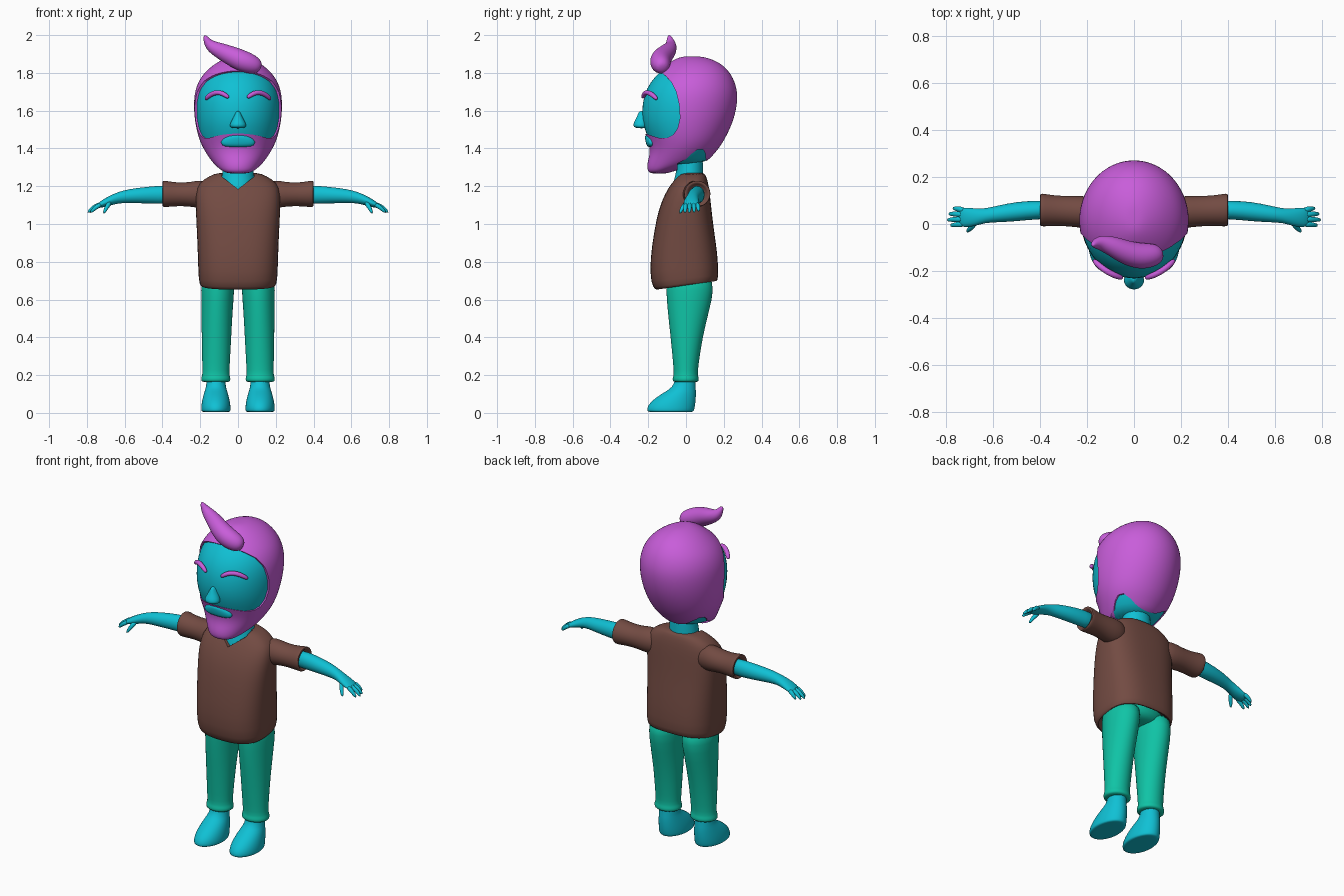
import bpy, bmesh, math
from mathutils import Vector as V


def material(name, r, g, b):
    m = bpy.data.materials.new(name)
    m.diffuse_color = (r, g, b, 1)
    return m


SKIN = material("skin", 0.005, 0.53, 0.66)
HAIR = material("hair", 0.58, 0.11, 0.70)
CLOTH = material("shirt", 0.17, 0.07, 0.055)
PANTS = material("pants", 0.005, 0.55, 0.38)


def apply(ob, mod):
    bpy.ops.object.select_all(action='DESELECT')
    bpy.context.view_layer.objects.active = ob
    ob.select_set(True)
    bpy.ops.object.modifier_apply(modifier=mod.name)


def loft(name, rings, mat, n=20, power=2.0, levels=1):
    """Skin over (centre, u, v) super-elliptic rings, capped and smoothed."""
    bm = bmesh.new()
    loops = []
    for c, u, v in rings:
        loop = []
        for i in range(n):
            a = 2 * math.pi * i / n
            s, t = [math.copysign(abs(k) ** (2 / power), k) for k in (math.cos(a), math.sin(a))]
            loop.append(bm.verts.new(c + u * s + v * t))
        loops.append(loop)
    for a, b in zip(loops, loops[1:]):
        for i in range(n):
            bm.faces.new((a[i], a[(i + 1) % n], b[(i + 1) % n], b[i]))
    bm.faces.new(loops[0])
    bm.faces.new(loops[-1])
    bmesh.ops.recalc_face_normals(bm, faces=bm.faces)
    me = bpy.data.meshes.new(name)
    bm.to_mesh(me)
    bm.free()
    me.materials.append(mat)
    ob = bpy.data.objects.new(name, me)
    bpy.context.collection.objects.link(ob)
    sub = ob.modifiers.new("smooth", 'SUBSURF')
    sub.levels = sub.render_levels = levels
    apply(ob, sub)
    bpy.ops.object.shade_smooth_by_angle(angle=math.radians(50))
    return ob


def stack(rows, side=1):
    """Rings from rows (z front, y front, z back, y back, x0, x1)."""
    out = []
    for zf, yf, zb, yb, x0, x1 in rows:
        f, b = V((0, yf, zf)), V((0, yb, zb))
        out.append(((f + b) / 2 + V((side * (x0 + x1) / 2, 0, 0)), V(((x1 - x0) / 2, 0, 0)), (b - f) / 2))
    return out


def level(rows):
    return stack([(z, yf, z, yb, -w, w) for z, yf, yb, w in rows])


def tube(name, pts, radii, mat, side=1, levels=1):
    pts = [V((p[0] * side, p[1], p[2])) for p in pts]
    rings = []
    for i, p in enumerate(pts):
        t = (pts[min(i + 1, len(pts) - 1)] - pts[max(i - 1, 0)]).normalized()
        u = t.cross(V((0, 1, 0))).normalized()
        rings.append((p, u * radii[i], t.cross(u) * radii[i]))
    return loft(name, rings, mat, n=10, levels=levels)


def across(rows, side):
    """Rings along x from rows (x, y, z, ry, rz)."""
    return [(V((side * x, y, z)), V((0, ry, 0)), V((0, 0, rz))) for x, y, z, ry, rz in rows]


def carve(ob, outline, d):
    """Cut a prism with the given outline, swept along d, out of ob."""
    bm = bmesh.new()
    a = [bm.verts.new(V(p) - V(d)) for p in outline]
    b = [bm.verts.new(V(p) + V(d)) for p in outline]
    k = len(a)
    for i in range(k):
        bm.faces.new((a[i], a[(i + 1) % k], b[(i + 1) % k], b[i]))
    bm.faces.new(a)
    bm.faces.new(b)
    bmesh.ops.recalc_face_normals(bm, faces=bm.faces)
    me = bpy.data.meshes.new("cutter")
    bm.to_mesh(me)
    bm.free()
    cut = bpy.data.objects.new("cutter", me)
    cut.hide_render = True
    bpy.context.collection.objects.link(cut)
    mod = ob.modifiers.new("carve", 'BOOLEAN')
    mod.operation, mod.solver, mod.object = 'DIFFERENCE', 'EXACT', cut
    apply(ob, mod)
    bpy.data.objects.remove(cut)
    bpy.ops.object.shade_smooth_by_angle(angle=math.radians(50))


# Head and the hair-and-beard shell share one set of sections
head = [(1.266, -.185, -.10, .05), (1.28, -.205, -.07, .085), (1.318, -.207, .10, .13),
        (1.36, -.195, .14, .16), (1.40, -.192, .175, .185), (1.45, -.205, .207, .208),
        (1.52, -.236, .242, .226), (1.60, -.246, .268, .236), (1.69, -.234, .277, .234),
        (1.76, -.198, .258, .21), (1.81, -.15, .228, .171), (1.855, -.09, .18, .115),
        (1.882, -.04, .11, .055), (1.888, .0, .06, .02)]
loft("head", level([(z - .006, yf + .009, yb - .014, w - .01) for z, yf, yb, w in head[2:]]), SKIN, n=28)
hair = loft("hair_and_beard", level(head), HAIR, n=28, levels=2)
face = [(-.4, 1.83), (-.15, 1.815), (-.115, 1.79), (-.08, 1.755), (-.052, 1.70), (-.036, 1.63), (-.032, 1.56),
        (-.045, 1.505), (-.07, 1.47), (-.10, 1.455), (-.14, 1.455), (-.18, 1.467), (-.22, 1.48), (-.4, 1.48)]
carve(hair, [(0, y, z) for y, z in face], (.5, 0, 0))
nape = [(-.05, 1.2), (-.045, 1.32), (0, 1.343), (.03, 1.372), (.06, 1.393), (.09, 1.395), (.104, 1.37), (.108, 1.2)]
carve(hair, [(0, y, z) for y, z in nape], (.5, 0, 0))

# Quiff
tube("quiff", [(.12, -.125, 1.825), (.10, -.13, 1.835), (.03, -.14, 1.86), (-.04, -.12, 1.892),
               (-.10, -.09, 1.92), (-.15, -.078, 1.945), (-.17, -.086, 1.98), (-.176, -.09, 2.0)],
     [.02, .05, .062, .054, .044, .032, .017, .006], HAIR, levels=2)

# Nose, mouth and brows
loft("nose", level([(1.60, -.25, -.22, .008), (1.572, -.258, -.2, .022), (1.54, -.276, -.2, .039),
                    (1.52, -.283, -.2, .047), (1.506, -.27, -.2, .038)]), SKIN, n=14)
loft("mouth", level([(1.407, -.198, -.17, .055), (1.415, -.209, -.16, .088), (1.435, -.215, -.15, .096),
                     (1.458, -.218, -.16, .075), (1.474, -.217, -.17, .04)]), SKIN, n=16)
for s in (1, -1):
    brow = [(x, .02 - .255 * math.sqrt(1 - (x / .234) ** 2), z) for x, z in
            ((.048, 1.668), (.058, 1.676), (.085, 1.694), (.115, 1.698), (.145, 1.686), (.165, 1.668), (.172, 1.66))]
    tube("eyebrow", brow, [.007, .012, .014, .014, .014, .012, .007], HAIR, s)

# Neck and shirt with a V collar
loft("neck", level([(1.10, -.09, .09, .10), (1.2, -.075, .095, .092), (1.27, -.053, .092, .084),
                    (1.31, -.05, .09, .08), (1.40, -.05, .09, .08)]), SKIN)
shirt = [(.70, -.15, .74, .14, .17), (.652, -.15, .70, .15, .19), (.65, -.16, .695, .16, .198),
         (.68, -.188, .71, .175, .21), (.81, -.192, .84, .168, .213), (.97, -.168, .97, .148, .219),
         (1.08, -.145, 1.08, .135, .225), (1.16, -.112, 1.16, .127, .226), (1.215, -.078, 1.225, .117, .21),
         (1.255, -.045, 1.258, .105, .145), (1.273, -.03, 1.273, .095, .11)]
top = loft("shirt", stack([r[:4] + (-r[4], r[4]) for r in shirt]), CLOTH, n=28, power=2.7)
carve(top, [(-.095, -.16, 1.30), (.095, -.16, 1.30), (.085, -.16, 1.25), (0, -.16, 1.185), (-.085, -.16, 1.25)],
      (0, .17, 0))

# Legs are drawn to sit under the hips
loft("hips", level([(.655, -.06, .08, .08), (.67, -.11, .12, .15), (.71, -.135, .14, .185), (.80, -.13, .13, .18)]), PANTS)
leg = [(.74, -.11, .135, .02, .193), (.65, -.106, .15, .018, .197), (.55, -.1, .126, .027, .195),
       (.40, -.082, .088, .035, .193), (.25, -.068, .066, .043, .19), (.20, -.064, .062, .046, .189),
       (.188, -.072, .069, .039, .196), (.168, -.072, .069, .039, .196), (.162, -.06, .057, .05, .185)]
foot = [(.005, -.18, .02, .06, .175), (.005, -.204, .04, .041, .193), (.015, -.209, .045, .038, .196), (.04, -.203, .05, .039, .195),
        (.07, -.175, .053, .044, .19), (.10, -.132, .054, .052, .182), (.125, -.088, .053, .06, .174),
        (.15, -.062, .05, .066, .167), (.22, -.055, .05, .067, .166)]
sleeve = [(.12, .05, 1.155, .055, .065), (.2, .05, 1.158, .07, .076), (.25, .053, 1.157, .067, .066),
          (.31, .056, 1.157, .064, .062), (.365, .058, 1.158, .068, .068), (.395, .06, 1.16, .072, .072),
          (.401, .06, 1.16, .066, .066), (.395, .06, 1.157, .05, .054), (.37, .06, 1.157, .045, .05)]
arm = [(.34, .06, 1.155, .04, .048), (.42, .06, 1.155, .04, .049), (.5, .053, 1.152, .042, .043),
       (.58, .043, 1.148, .036, .037), (.635, .035, 1.14, .03, .03), (.68, .028, 1.123, .039, .027),
       (.725, .028, 1.105, .043, .019), (.75, .03, 1.093, .036, .01)]
fingers = [((.72, .058, 1.108), (.75, .065, 1.093), (.772, .067, 1.066)),
           ((.72, .04, 1.108), (.765, .043, 1.09), (.79, .043, 1.06)),
           ((.72, .02, 1.108), (.767, .02, 1.09), (.797, .017, 1.058)),
           ((.72, .0, 1.106), (.757, -.003, 1.087), (.783, -.006, 1.058)),
           ((.675, .008, 1.118), (.695, -.018, 1.09), (.712, -.034, 1.054))]
for s in (1, -1):
    loft("pants_leg", stack([(r[0], r[1], r[0]) + r[2:] for r in leg], s), PANTS)
    loft("foot", stack([(r[0], r[1], r[0]) + r[2:] for r in foot], s), SKIN)
    loft("sleeve", across(sleeve, s), CLOTH)
    loft("arm", across(arm, s), SKIN)
    for f in fingers:
        tube("finger", f, [.014, .012, .007], SKIN, s)
